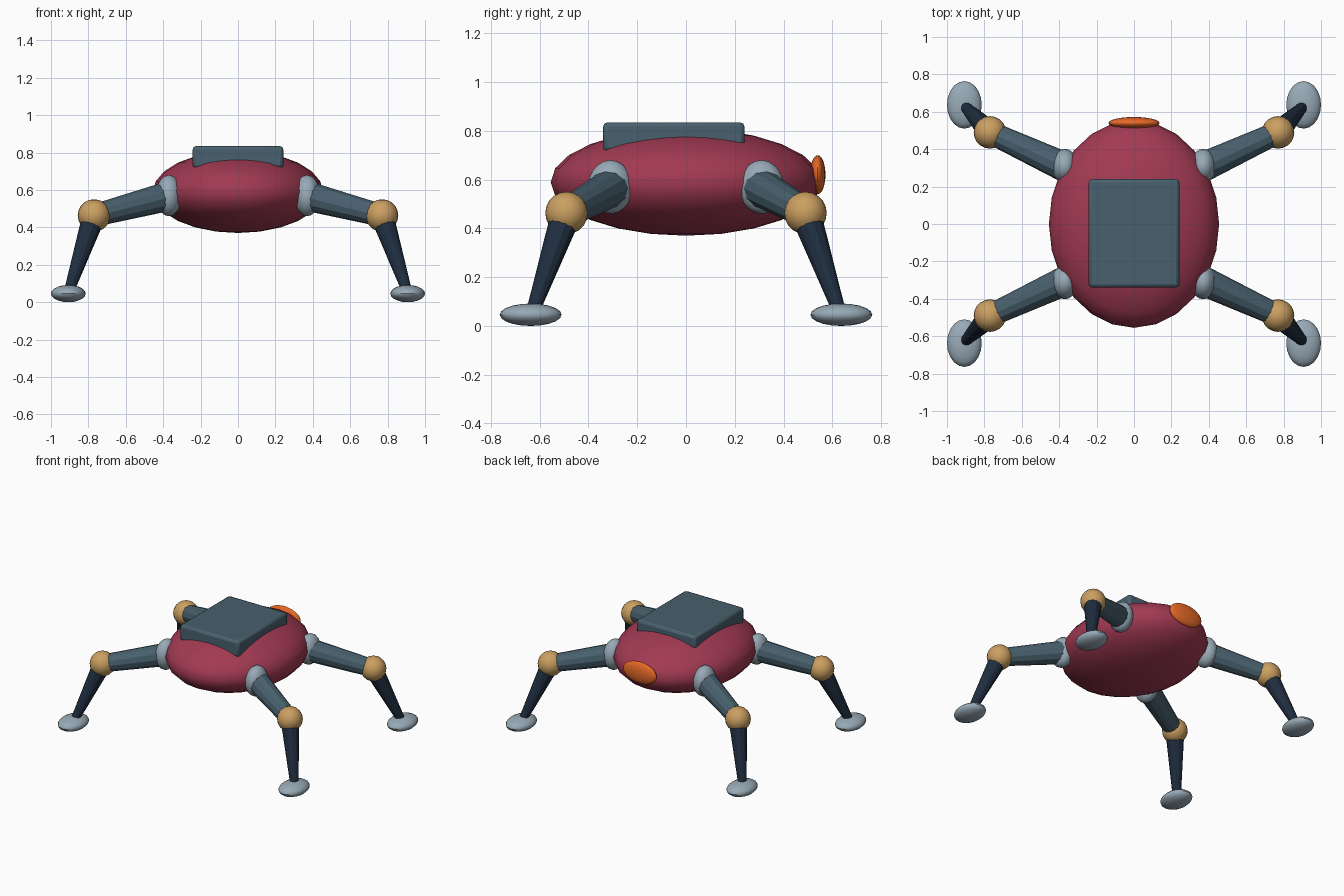
import bpy
import math
from mathutils import Vector

if "Cube" in bpy.data.objects:
    bpy.data.objects.remove(bpy.data.objects["Cube"])


def material(name, rgb):
    m = bpy.data.materials.new(name)
    m.diffuse_color = (*rgb, 1)
    m.use_nodes = True
    m.node_tree.nodes["Principled BSDF"].inputs["Base Color"].default_value = m.diffuse_color
    return m


RED = material("crimson", (0.36, 0.042, 0.085))
SLATE = material("slate blue", (0.065, 0.118, 0.155))
PALE = material("pale grey", (0.31, 0.40, 0.47))
NAVY = material("dark navy", (0.014, 0.027, 0.05))
TAN = material("tan gold", (0.60, 0.35, 0.12))
ORANGE = material("orange", (0.80, 0.14, 0.02))


def finish(name, mat, smooth=True):
    ob = bpy.context.object
    ob.name = name
    ob.data.materials.append(mat)
    if smooth:
        bpy.ops.object.transform_apply(location=False, rotation=True, scale=True)
        bpy.ops.object.shade_smooth_by_angle(angle=math.radians(40))
    return ob


def ellipsoid(name, loc, radii, mat, segments=24, rings=12):
    bpy.ops.mesh.primitive_uv_sphere_add(segments=segments, ring_count=rings, radius=1, location=loc)
    bpy.context.object.scale = radii
    return finish(name, mat)


def limb(name, start, end, r1, r2, mat):
    a, b = Vector(start), Vector(end)
    d = b - a
    bpy.ops.mesh.primitive_cone_add(vertices=12, radius1=r1, radius2=r2, depth=d.length,
                                    location=(a + b) / 2,
                                    rotation=d.to_track_quat('Z', 'Y').to_euler())
    return finish(name, mat, smooth=False)


# Body shell and rear lamp
ellipsoid("body", (0, 0, 0.59), (0.455, 0.555, 0.22), RED)
ellipsoid("rear_lamp", (0, 0.54, 0.62), (0.137, 0.032, 0.08), ORANGE)

# Bevelled plate on the back
bpy.ops.mesh.primitive_cube_add(size=1, location=(0, -0.05, 0.775))
bpy.context.object.scale = (0.484, 0.58, 0.12)
plate = finish("top_plate", SLATE)
bevel = plate.modifiers.new("bevel", 'BEVEL')
bevel.width = 0.018
bevel.segments = 2

# Four legs: hip, upper leg, knee, lower leg, foot
for sx, side in ((-1, "left"), (1, "right")):
    for sy, end in ((-1, "front"), (1, "rear")):
        tag = f"{end}_{side}"

        def at(x, y, z):
            return (sx * x, sy * y, z)

        ellipsoid("hip_" + tag, at(0.37, 0.31, 0.57), (0.07, 0.092, 0.11), PALE, 20, 10)
        limb("upper_leg_" + tag, at(0.36, 0.30, 0.57), at(0.77, 0.49, 0.463), 0.08, 0.06, SLATE)
        ellipsoid("knee_" + tag, at(0.77, 0.49, 0.463), (0.087,) * 3, TAN, 20, 10)
        limb("lower_leg_" + tag, at(0.77, 0.49, 0.463), at(0.905, 0.63, 0.055), 0.064, 0.027, NAVY)
        ellipsoid("foot_" + tag, at(0.907, 0.637, 0.046), (0.093, 0.127, 0.046), PALE, 20, 10)
